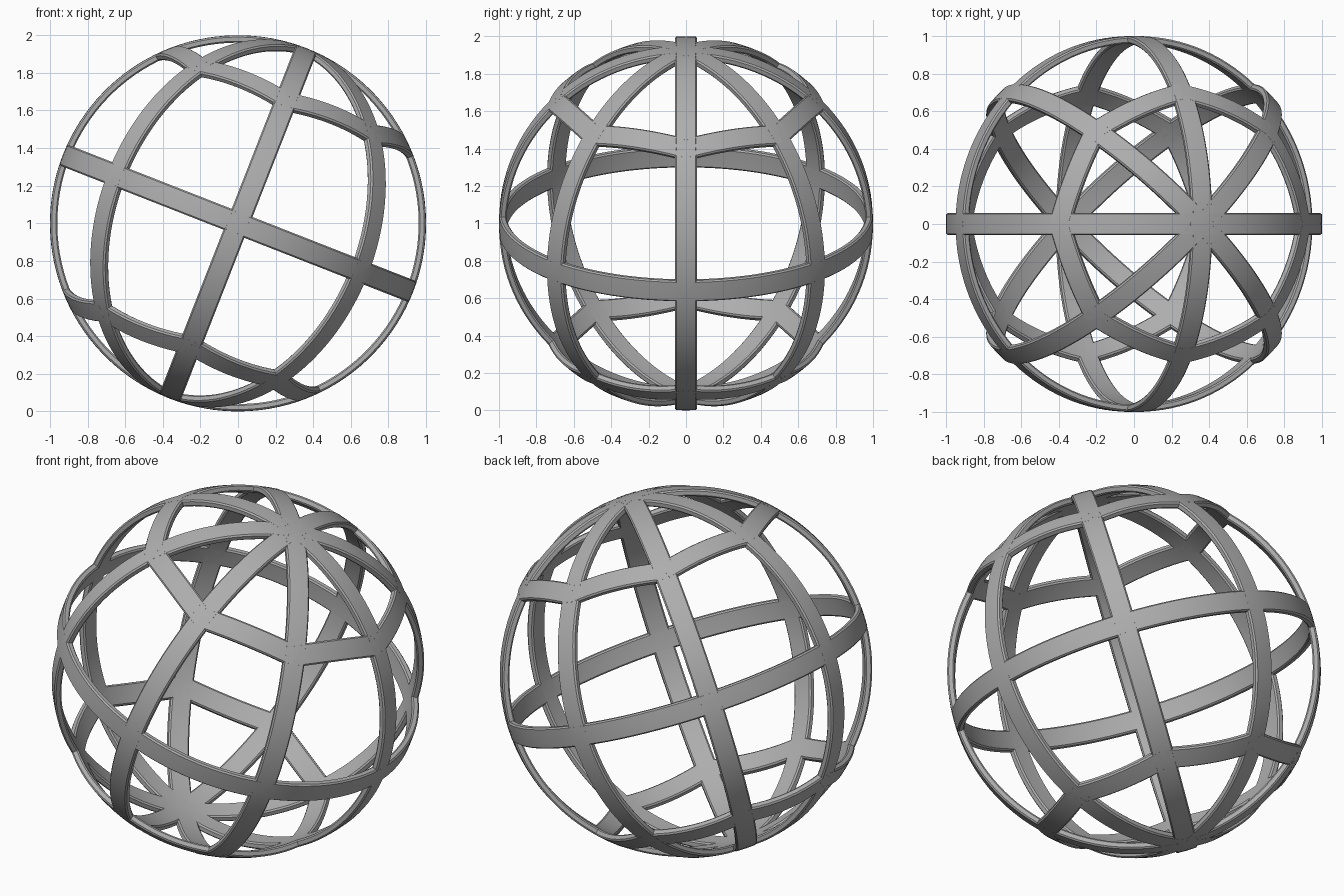
import bpy, bmesh, math
from mathutils import Vector, Matrix

cube = bpy.data.objects.get("Cube")
if cube:
    bpy.data.objects.remove(cube, do_unlink=True)

OUTER, INNER = 1.0, 0.962      # shell radii
HALF = 0.06                    # half band width
EDGE = 0.008                   # softened edge
TILT = Matrix.Rotation(math.radians(21.4), 4, 'Y')
PLACE = Matrix.Translation((0, 0, 1)) @ TILT

grey = bpy.data.materials.new("plain_grey")
grey.use_nodes = True
colour = (0.42, 0.42, 0.42, 1)
grey.diffuse_color = colour
grey.node_tree.nodes["Principled BSDF"].inputs["Base Color"].default_value = colour

# Band cross-section: (sideways angle, radius)
half_section = [(HALF, INNER + EDGE), (HALF, OUTER - EDGE),
                (HALF - EDGE, OUTER), (0, OUTER)]
SECTION = half_section + [(-w, r) for w, r in half_section[-2::-1]]
SECTION += [(EDGE - HALF, INNER), (0, INNER), (HALF - EDGE, INNER)]


def direction(lat, lon):
    return Vector((math.cos(lat) * math.cos(lon),
                   math.cos(lat) * math.sin(lon), math.sin(lat)))


def add_band(bm, start, side, sweep, steps):
    """Sweep the section along a great circle, from start towards side x start."""
    closed = sweep > 6.28
    ahead = side.cross(start)
    rings = []
    for i in range(steps if closed else steps + 1):
        a = sweep * i / steps
        d = start * math.cos(a) + ahead * math.sin(a)
        rings.append([bm.verts.new((d * math.cos(w) + side * math.sin(w)) * r)
                      for w, r in SECTION])
    n = len(SECTION)
    for i in range(steps):
        r0, r1 = rings[i], rings[(i + 1) % len(rings)]
        for j in range(n):
            k = (j + 1) % n
            bm.faces.new((r0[j], r0[k], r1[k], r1[j]))
    if not closed:
        bm.faces.new(rings[0])
        bm.faces.new(rings[-1][::-1])


def finish(bm, name):
    bmesh.ops.recalc_face_normals(bm, faces=bm.faces)
    mesh = bpy.data.meshes.new(name)
    bm.to_mesh(mesh)
    bm.free()
    mesh.materials.append(grey)
    ob = bpy.data.objects.new(name, mesh)
    bpy.context.collection.objects.link(ob)
    ob.matrix_world = PLACE
    bpy.ops.object.select_all(action='DESELECT')
    ob.select_set(True)
    bpy.context.view_layer.objects.active = ob
    bpy.ops.object.shade_smooth_by_angle(angle=math.radians(30))


# Equator hoop
bm = bmesh.new()
add_band(bm, Vector((1, 0, 0)), Vector((0, 0, 1)), math.tau, 128)
finish(bm, "equator_hoop")

# Four hoops through both poles
for m in range(4):
    bm = bmesh.new()
    lon = m * math.pi / 4
    add_band(bm, Vector((0, 0, 1)), direction(0, lon + math.pi / 2), math.tau, 128)
    finish(bm, f"meridian_hoop_{m + 1}")

# Upper and lower rings: straight arcs between neighbouring meridians
for name, lat in (("upper_ring", math.pi / 4), ("lower_ring", -math.pi / 4)):
    bm = bmesh.new()
    for m in range(8):
        a = direction(lat, m * math.pi / 4)
        b = direction(lat, (m + 1) * math.pi / 4)
        add_band(bm, a, a.cross(b).normalized(), a.angle(b), 12)
    finish(bm, name)
